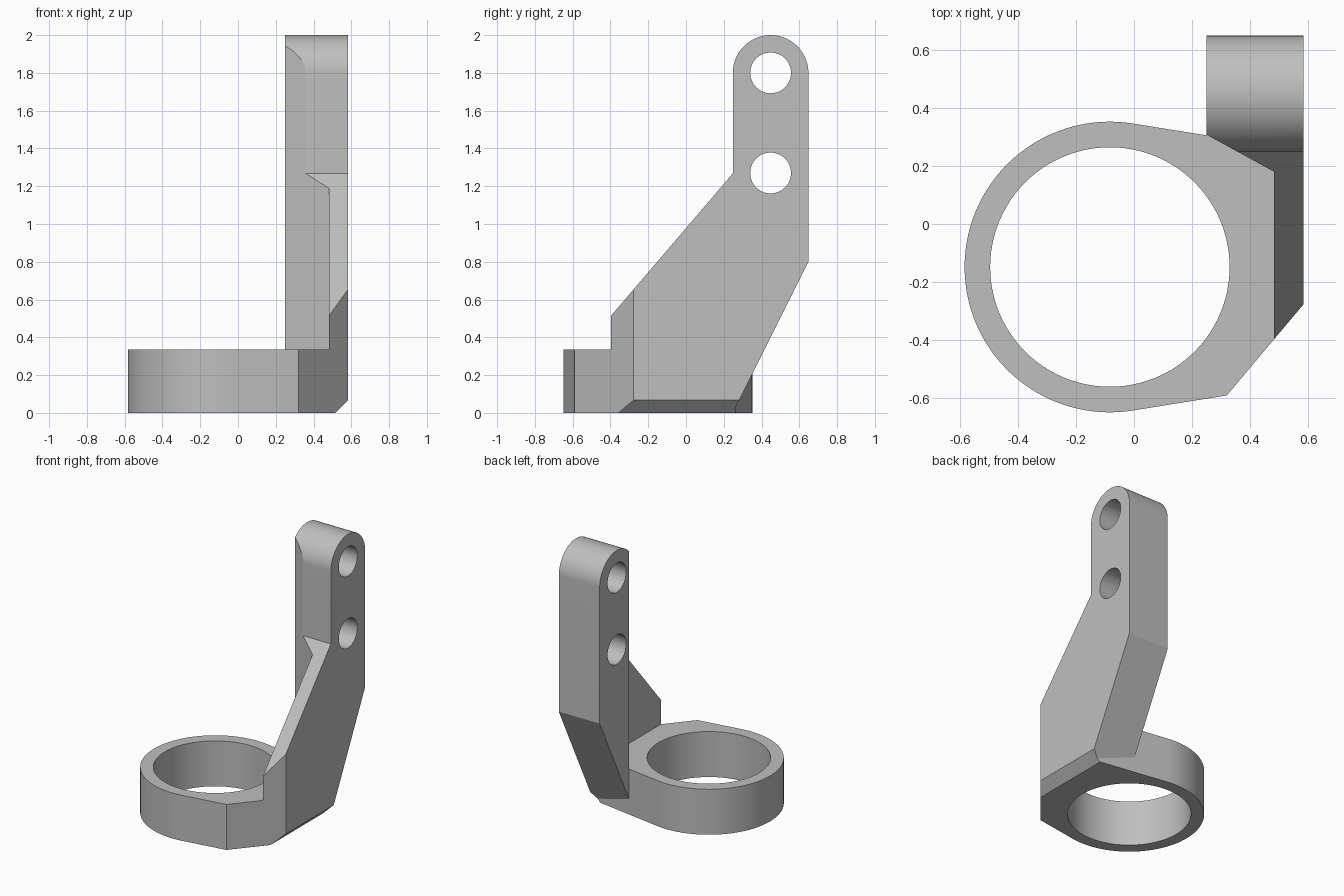
import bpy
import bmesh
from math import sin, cos, pi, radians, atan2, hypot, asin
from mathutils import Vector

cube = bpy.data.objects.get("Cube")
if cube:
    bpy.data.objects.remove(cube, do_unlink=True)

grey = bpy.data.materials.new("plain grey")
grey.use_nodes = True
COLOUR = (0.52, 0.52, 0.52, 1)
grey.diffuse_color = COLOUR
grey.node_tree.nodes["Principled BSDF"].inputs["Base Color"].default_value = COLOUR


def arc(cx, cy, r, start, end, steps):
    return [(cx + r * cos(start + (end - start) * i / steps),
             cy + r * sin(start + (end - start) * i / steps)) for i in range(steps + 1)]


def prism(name, outline, axis, low, high):
    """Extrude a 2D outline along x (points are y, z), y (x, z) or z (x, y)."""
    place = {"x": lambda a, b, t: (t, a, b),
             "y": lambda a, b, t: (a, t, b),
             "z": lambda a, b, t: (a, b, t)}[axis]
    bm = bmesh.new()
    face = bm.faces.new([bm.verts.new(place(a, b, low)) for a, b in outline])
    grown = bmesh.ops.extrude_face_region(bm, geom=[face])["geom"]
    move = Vector(place(0, 0, high - low))
    bmesh.ops.translate(bm, vec=move, verts=[g for g in grown if isinstance(g, bmesh.types.BMVert)])
    bmesh.ops.recalc_face_normals(bm, faces=bm.faces)
    mesh = bpy.data.meshes.new(name)
    bm.to_mesh(mesh)
    bm.free()
    mesh.materials.append(grey)
    obj = bpy.data.objects.new(name, mesh)
    bpy.context.collection.objects.link(obj)
    return obj


def combine(target, other, operation):
    """Apply a boolean and remove the helper."""
    mod = target.modifiers.new("combine", "BOOLEAN")
    mod.operation, mod.solver, mod.object = operation, "EXACT", other
    bpy.context.view_layer.objects.active = target
    bpy.ops.object.modifier_apply(modifier=mod.name)
    bpy.data.objects.remove(other, do_unlink=True)


SIDE = 0.583             # outer face of the arm
RX, RY = -0.083, -0.148  # ring centre
TAPER = radians(9.1)     # slope of the straight flanks of the ring

# Ring collar: round on one side, tapering flanks towards the arm
reach = 0.75
half = (0.5 - (reach - RX) * sin(TAPER)) / cos(TAPER)
collar_outline = arc(RX, RY, 0.5, pi / 2 - TAPER, 3 * pi / 2 + TAPER, 96)
collar_outline += [(reach, RY - half), (reach, RY + half)]
bracket = prism("ring_bracket", collar_outline, "z", -0.1, 0.335)

# Upright arm: side profile with rounded lug, trimmed by its plan section
LUG = 0.448
arm_outline = [(0.198, -0.1), (0.648, 0.8)]
arm_outline += arc(LUG, 1.8, 0.2, 0, pi, 48)
arm_outline += [(LUG - 0.2, 1.268), (-0.7, 0.16), (-0.7, -0.1)]
arm = prism("arm", arm_outline, "x", 0, 0.7)
plan = [(0.25, 0.8), (0.8, 0.8), (0.8, -0.8), (0.482, -0.8), (0.482, 0.18), (0.25, 0.307)]
combine(arm, prism("arm_plan", plan, "z", -0.05, 2.2), "INTERSECT")
for height in (1.8, 1.27):
    combine(arm, prism("bolt_hole", arc(LUG, height, 0.108, 0, 2 * pi, 48)[:-1], "x", -0.1, 0.9),
            "DIFFERENCE")
combine(bracket, arm, "UNION")

# Flat outer side with a bevelled lower edge
envelope = [(-1, 0), (0.515, 0), (SIDE, 0.068), (SIDE, 2.2), (-1, 2.2)]
combine(bracket, prism("side_envelope", envelope, "y", -1, 1), "INTERSECT")

# Diagonal front corner
corner = [(0.32 - 0.26, -0.588 - 0.31), (SIDE + 0.26, -0.278 + 0.31), (1, -1)]
combine(bracket, prism("corner_cutter", corner, "z", -0.5, 2.5), "DIFFERENCE")

# Bore through the ring
combine(bracket, prism("bore", arc(RX, RY, 0.412, 0, 2 * pi, 96)[:-1], "z", -0.5, 0.6), "DIFFERENCE")

bpy.ops.object.select_all(action="DESELECT")
bracket.select_set(True)
bpy.context.view_layer.objects.active = bracket
bpy.ops.object.shade_smooth_by_angle(angle=radians(8))
